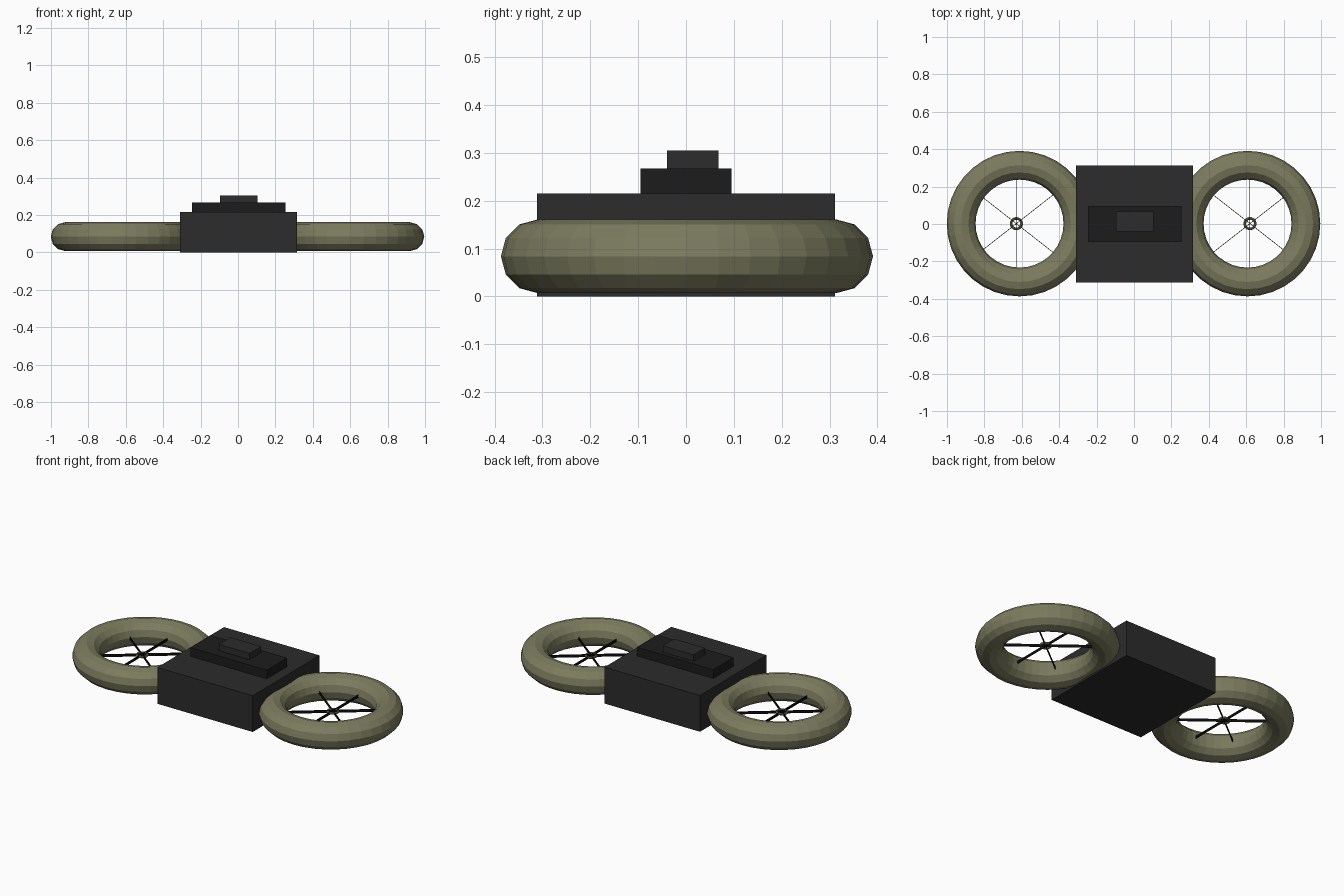
import bpy, math
from mathutils import Matrix

if "Cube" in bpy.data.objects:
    bpy.data.objects.remove(bpy.data.objects["Cube"])

def material(name, color):
    m = bpy.data.materials.new(name)
    m.diffuse_color = (*color, 1)
    m.use_nodes = True
    m.node_tree.nodes["Principled BSDF"].inputs["Base Color"].default_value = m.diffuse_color
    return m

BODY = material("dark_grey", (0.025, 0.025, 0.025))
DECK = material("darker_grey", (0.012, 0.012, 0.012))
OLIVE = material("olive", (0.2, 0.2, 0.115))
BLACK = material("black", (0.003, 0.003, 0.003))

def box(name, lo, hi, mat):
    bpy.ops.mesh.primitive_cube_add(size=1, location=[(a + b) / 2 for a, b in zip(lo, hi)])
    o = bpy.context.object
    o.name = name
    o.data.transform(Matrix.Diagonal([b - a for a, b in zip(lo, hi)] + [1]))
    o.data.materials.append(mat)
    return o

def ring(name, loc, major, minor, segs, sides):
    bpy.ops.mesh.primitive_torus_add(location=loc, major_radius=major, minor_radius=minor,
                                     major_segments=segs, minor_segments=sides)
    o = bpy.context.object
    o.name = name
    o.data.materials.append(OLIVE)

# Stepped central body
box("body", (-0.31, -0.312, 0), (0.315, 0.312, 0.215), BODY)
box("upper_deck", (-0.245, -0.095, 0.21), (0.255, 0.095, 0.267), DECK)
box("top_block", (-0.097, -0.04, 0.262), (0.104, 0.068, 0.305), BODY)

# Ring-shaped rotor guards with hub and thin upright blades
for side, x, hx in (("left", -0.612, -0.629), ("right", 0.607, 0.62)):
    ring(side + "_guard", (x, 0.002, 0.084), 0.312, 0.077, 36, 12)
    ring(side + "_hub", (hx, 0.002, 0.084), 0.028, 0.007, 24, 8)
    for i, deg in enumerate((38, 90, 142)):
        b = box(f"{side}_blade_{i + 1}", (hx - 0.27, 0.0005, 0.076), (hx + 0.27, 0.0035, 0.092), BLACK)
        b.rotation_euler.z = math.radians(deg)
